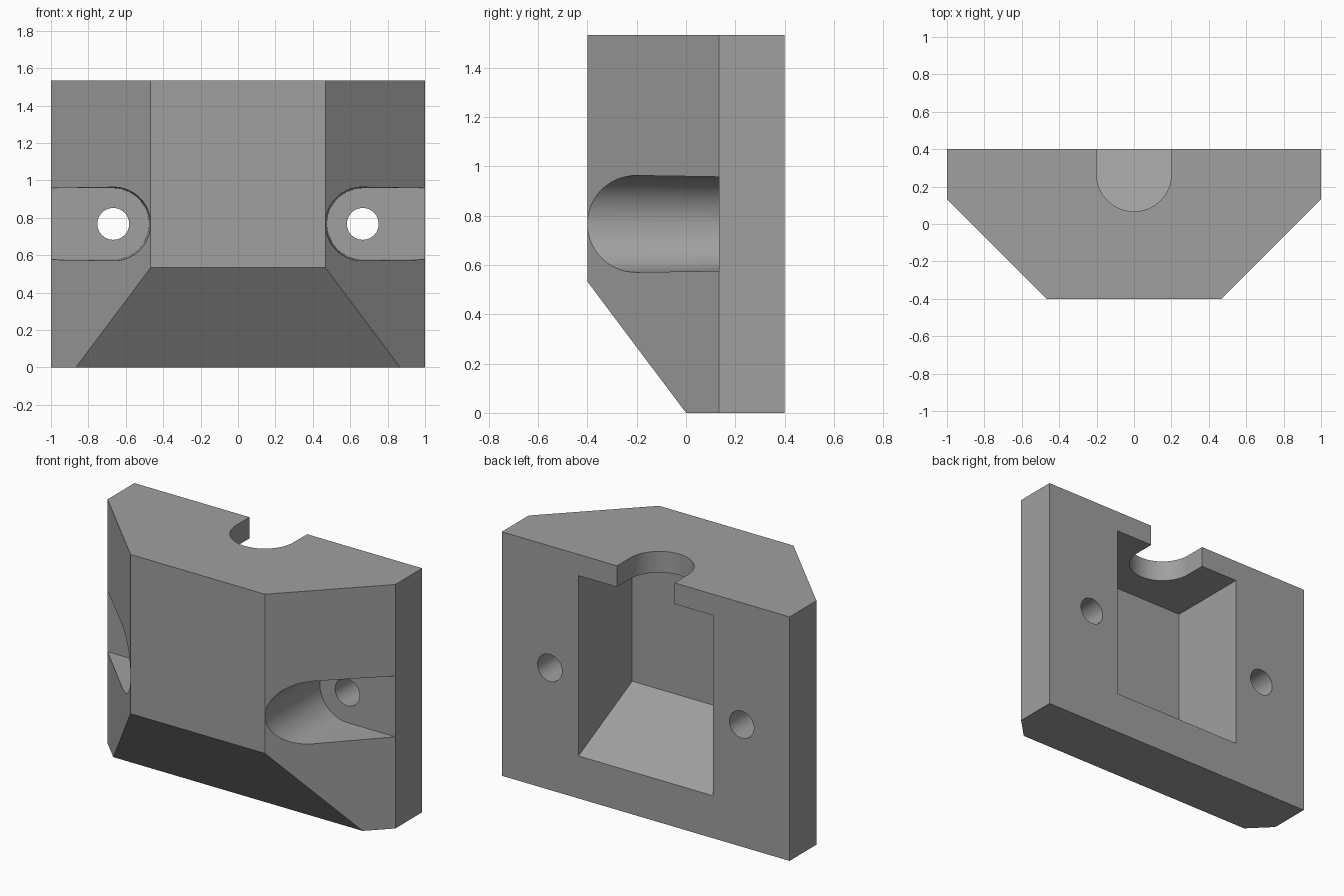
import bpy, bmesh, math
from mathutils import Vector

if "Cube" in bpy.data.objects:
    bpy.data.objects.remove(bpy.data.objects["Cube"])

grey = bpy.data.materials.new("mid grey")
grey.diffuse_color = (0.35, 0.35, 0.35, 1)
grey.use_nodes = True
grey.node_tree.nodes["Principled BSDF"].inputs["Base Color"].default_value = grey.diffuse_color


def loft(name, ring_a, ring_b):
    """Closed solid between two matching rings of 3D points."""
    bm = bmesh.new()
    a = [bm.verts.new(p) for p in ring_a]
    b = [bm.verts.new(p) for p in ring_b]
    n = len(a)
    bm.faces.new(a)
    bm.faces.new(b[::-1])
    for i in range(n):
        bm.faces.new((a[i], b[i], b[(i + 1) % n], a[(i + 1) % n]))
    bmesh.ops.recalc_face_normals(bm, faces=bm.faces[:])
    me = bpy.data.meshes.new(name)
    bm.to_mesh(me)
    bm.free()
    me.materials.append(grey)
    ob = bpy.data.objects.new(name, me)
    bpy.context.collection.objects.link(ob)
    return ob


def slot_ring(side, r, y, end, steps=40):
    """Half-round slot outline in xz, open towards the outer side."""
    pts = [(side * end, y, ZC + r)]
    for i in range(steps + 1):
        t = math.pi / 2 + math.pi * i / steps
        pts.append((side * (XC + r * math.cos(t)), y, ZC + r * math.sin(t)))
    return pts + [(side * end, y, ZC - r)]


H, XC, ZC = 1.533, 0.667, 0.767

# Body: chamfered plan extruded upwards
plan = [(-1, 0.4), (-1, 0.133), (-0.467, -0.4), (0.467, -0.4), (1, 0.133), (1, 0.4)]
body = loft("bracket_body", [(x, y, 0) for x, y in plan], [(x, y, H) for x, y in plan])

# Slanted lower front
bm = bmesh.new()
bm.from_mesh(body.data)
cut = bmesh.ops.bisect_plane(bm, geom=bm.verts[:] + bm.edges[:] + bm.faces[:],
                             plane_co=(0, 0, 0), plane_no=Vector((0, -0.533, -0.4)),
                             clear_outer=True)
rim = [e for e in bm.edges if e.is_boundary]
bmesh.ops.edgeloop_fill(bm, edges=rim)
bmesh.ops.recalc_face_normals(bm, faces=bm.faces[:])
bm.to_mesh(body.data)
bm.free()

cutters = []

# Rear pocket with sloping floor
side = [(0.5, 0.217), (-0.133, 0.533), (-0.133, 1.4), (0.5, 1.4)]
cutters.append(loft("pocket_cutter", [(-0.467, y, z) for y, z in side],
                    [(0.467, y, z) for y, z in side]))

# U-shaped notch through the top plate
notch = [(0.2, 0.5)]
for i in range(41):
    t = -math.pi * i / 40
    notch.append((0.2 * math.cos(t), 0.267 + 0.2 * math.sin(t)))
notch.append((-0.2, 0.5))
cutters.append(loft("notch_cutter", [(x, y, 1.3) for x, y in notch],
                    [(x, y, 1.7) for x, y in notch]))

# Tapered screw slots and screw holes on both sides
for s in (-1, 1):
    cutters.append(loft("slot_cutter", slot_ring(s, 0.1998, -0.4, 1.2),
                        slot_ring(s, 0.191, 0.133, 1.2)))
    circle = [(s * XC + 0.085 * math.cos(k * math.pi / 24),
               ZC + 0.085 * math.sin(k * math.pi / 24)) for k in range(48)]
    cutters.append(loft("hole_cutter", [(x, 0.0, z) for x, z in circle],
                        [(x, 0.6, z) for x, z in circle]))

for c in cutters:
    c.hide_render = True
    mod = body.modifiers.new(c.name, 'BOOLEAN')
    mod.operation = 'DIFFERENCE'
    mod.solver = 'EXACT'
    mod.object = c

# Bake the cuts and drop the cutters
bpy.context.view_layer.update()
dg = bpy.context.evaluated_depsgraph_get()
result = bpy.data.meshes.new_from_object(body.evaluated_get(dg))
body.modifiers.clear()
body.data = result
for c in cutters:
    bpy.data.objects.remove(c)

bpy.context.view_layer.objects.active = body
body.select_set(True)
bpy.ops.object.shade_smooth_by_angle(angle=math.radians(30))
